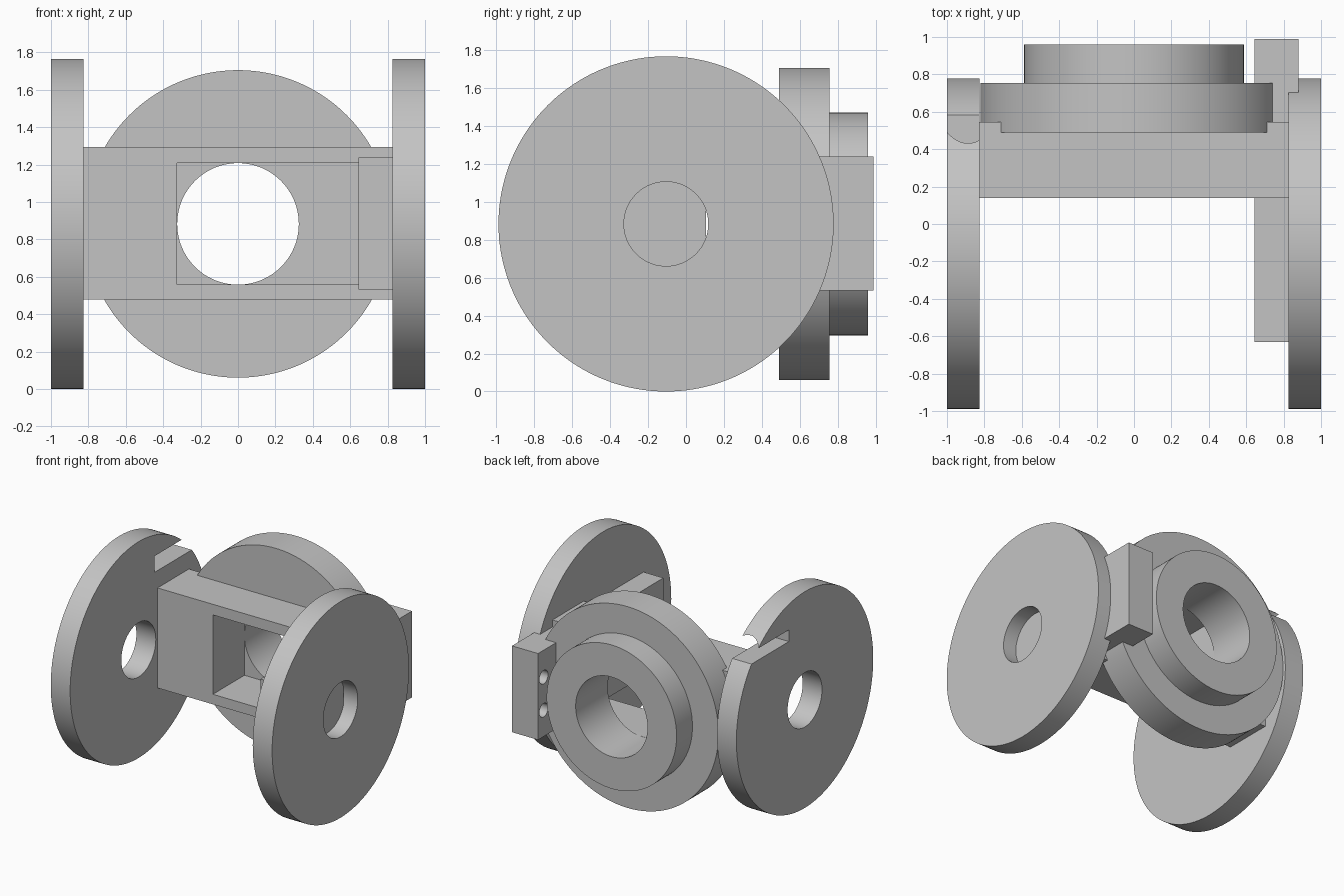
import bpy
from mathutils import Vector

cube = bpy.data.objects.get("Cube")
if cube:
    bpy.data.objects.remove(cube, do_unlink=True)

grey = bpy.data.materials.new("plain_grey")
grey.use_nodes = True
tone = (0.55, 0.55, 0.55, 1)
grey.diffuse_color = tone
grey.node_tree.nodes["Principled BSDF"].inputs["Base Color"].default_value = tone

MID_Z = 0.883      # height of every main axis
WHEEL_Y = -0.105   # wheel axle position


def box(name, low, high):
    low, high = Vector(low), Vector(high)
    bpy.ops.mesh.primitive_cube_add(size=1, location=(low + high) / 2)
    ob = bpy.context.object
    ob.name = name
    ob.scale = high - low
    bpy.ops.object.transform_apply(location=False, rotation=False, scale=True)
    ob.data.materials.append(grey)
    return ob


def rod(name, axis, start, end, centre, radius, sides=128):
    """Cylinder along x or y; centre gives the two other coordinates."""
    middle = (start + end) / 2
    if axis == "x":
        place, direction = (middle, *centre), Vector((1, 0, 0))
    else:
        place, direction = (centre[0], middle, centre[1]), Vector((0, 1, 0))
    turn = direction.to_track_quat("Z", "Y").to_euler()
    bpy.ops.mesh.primitive_cylinder_add(vertices=sides, radius=radius, depth=end - start,
                                        location=place, rotation=turn)
    ob = bpy.context.object
    ob.name = name
    bpy.ops.object.transform_apply(location=False, rotation=True, scale=False)
    ob.data.materials.append(grey)
    return ob


def combine(target, tool, operation="DIFFERENCE"):
    mod = target.modifiers.new("cut", "BOOLEAN")
    mod.object, mod.operation, mod.solver = tool, operation, "EXACT"
    bpy.context.view_layer.objects.active = target
    bpy.ops.object.modifier_apply(modifier=mod.name)


def cut(targets, tool):
    for target in targets:
        combine(target, tool)
    bpy.data.objects.remove(tool, do_unlink=True)


# Two big side wheels with axle holes
right_wheel = rod("right_wheel", "x", -1, -0.825, (WHEEL_Y, MID_Z), 0.883, 192)
left_wheel = rod("left_wheel", "x", 0.825, 1, (WHEEL_Y, MID_Z), 0.883, 192)
cut([right_wheel, left_wheel], rod("axle_cutter", "x", -1.2, 1.2, (WHEEL_Y, MID_Z), 0.222))

# D-shaped slot through the back rim of the right wheel
slot = rod("slot_cutter", "y", 0.1, 1, (-0.888, 1.437), 0.147, 96)
combine(slot, box("slot_floor", (-1.2, 0, 1), (-0.6, 1.2, 1.437)))
bpy.data.objects.remove(bpy.data.objects["slot_floor"], do_unlink=True)
cut([right_wheel], slot)

# Cross beam, flange with boss, and side bar
beam = box("cross_beam", (-0.825, 0.14, 0.478), (0.825, 0.545, 1.295))
flange = rod("flange", "y", 0.49, 0.755, (0, MID_Z), 0.822, 192)
boss = rod("flange_boss", "y", 0.75, 0.96, (0, MID_Z), 0.587)
bar = box("side_bar", (0.645, -0.63, 0.533), (0.88, 0.988, 1.238))

# Square pocket from the front, running sideways through the bar
cut([beam, flange, bar], box("pocket_cutter", (-0.325, 0.105, 0.56), (0.92, 0.547, 1.208)))

# Round bore through flange and boss
cut([flange, boss], rod("bore_cutter", "y", 0.3, 1.2, (0, MID_Z), 0.325))

# Blind holes in the inner face of the bar
for side in (-1, 1):
    cut([bar], rod("bolt_cutter", "x", 0.55, 0.82, (0.915, MID_Z + side * 0.135), 0.055, 48))

# Parts of the flange inside the bar are trimmed away
combine(flange, bar)

bpy.ops.object.select_all(action="DESELECT")
for ob in (right_wheel, left_wheel, beam, flange, boss, bar):
    ob.select_set(True)
bpy.context.view_layer.objects.active = beam
bpy.ops.object.shade_smooth_by_angle()
